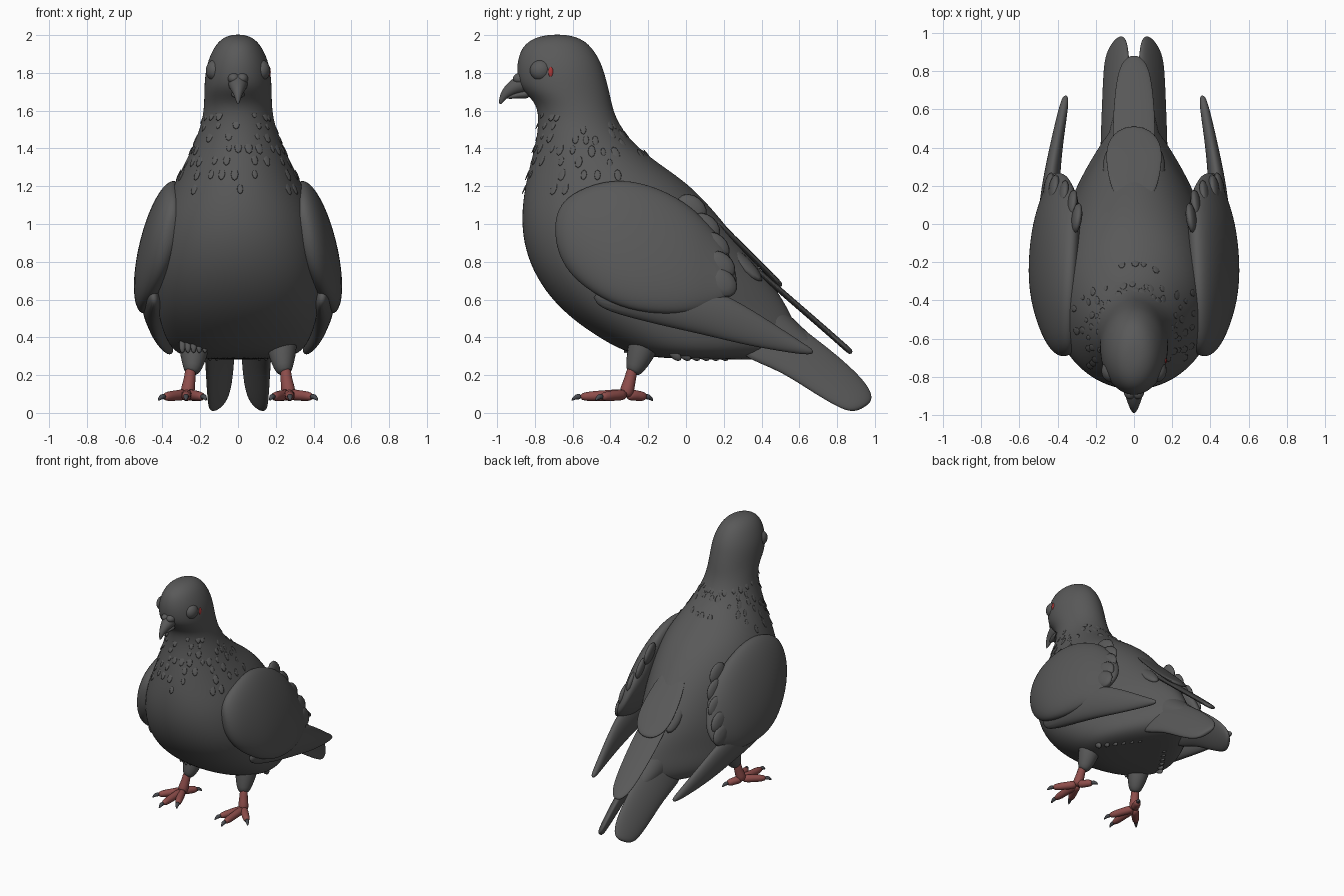
import bpy, bmesh, math, random
from mathutils import Vector as V, Matrix

if "Cube" in bpy.data.objects:
    bpy.data.objects.remove(bpy.data.objects["Cube"])

random.seed(4)


def material(name, col):
    m = bpy.data.materials.new(name)
    m.diffuse_color = (*col, 1)
    m.use_nodes = True
    m.node_tree.nodes["Principled BSDF"].inputs["Base Color"].default_value = m.diffuse_color
    return m


GREY = material("plumage grey", (0.1, 0.1, 0.1))
RED = material("leg red", (0.27, 0.075, 0.07))
CLAW = material("claw dark grey", (0.065, 0.068, 0.078))
EYE = material("eye red", (0.4, 0.04, 0.04))


def finish(name, bm, mat, mirror=False, sub=0):
    bmesh.ops.recalc_face_normals(bm, faces=bm.faces)
    me = bpy.data.meshes.new(name)
    for f in bm.faces:
        f.smooth = True
    bm.to_mesh(me)
    bm.free()
    me.materials.append(mat)
    ob = bpy.data.objects.new(name, me)
    bpy.context.collection.objects.link(ob)
    if sub:
        ob.modifiers.new("Smooth", 'SUBSURF').levels = sub
        ob.modifiers["Smooth"].render_levels = sub
    if mirror:
        ob.modifiers.new("Mirror", 'MIRROR')
    return ob


def loft(name, secs, mat, seg=20, mirror=False, sub=2):
    """Oval sections: two opposite points a, b, half width across, optional taper towards b."""
    secs = [(V(s[0]), V(s[1]), s[2], s[3] if len(s) > 3 else 0) for s in secs]
    mids = [(s[0] + s[1]) / 2 for s in secs]
    bm = bmesh.new()
    rings = []
    for i, (a, b, w, taper) in enumerate(secs):
        t = mids[min(i + 1, len(secs) - 1)] - mids[max(i - 1, 0)]
        u = (a - b) / 2
        v = t.cross(u).normalized() * w
        ring = []
        for k in range(seg):
            c, s = math.cos(k * math.tau / seg), math.sin(k * math.tau / seg)
            ring.append(bm.verts.new(mids[i] + u * c + v * s * (1 + taper * c)))
        rings.append(ring)
    for r, s in zip(rings, rings[1:]):
        for k in range(seg):
            bm.faces.new((r[k], r[(k + 1) % seg], s[(k + 1) % seg], s[k]))
    bm.faces.new(rings[0])
    bm.faces.new(rings[-1])
    return finish(name, bm, mat, mirror, sub)


def tube(name, pts, mat, mirror=True):
    """Round tube through (x, y, z, radius) points."""
    ps = [V(p[:3]) for p in pts]
    secs = []
    for i, p in enumerate(ps):
        t = ps[min(i + 1, len(ps) - 1)] - ps[max(i - 1, 0)]
        u = t.cross(V((1, 0, 0))).normalized() * pts[i][3]
        secs.append((p + u, p - u, pts[i][3]))
    return loft(name, secs, mat, 10, mirror, 1)


def ellipsoid(name, loc, scale, mat, mirror=True):
    bm = bmesh.new()
    bmesh.ops.create_uvsphere(bm, u_segments=24, v_segments=14, radius=1,
                              matrix=Matrix.Translation(loc) @ Matrix.Diagonal((*scale, 1)))
    return finish(name, bm, mat, mirror)


def feathers(name, items, mat, mirror=False, seg=10):
    """Flat oval feathers: position, direction, normal, (width, length, thickness)."""
    bm = bmesh.new()
    for pos, d, n, size in items:
        d = V(d).normalized()
        side = d.cross(V(n)).normalized()
        n = side.cross(d)
        m = Matrix((side, d, n)).transposed().to_4x4()
        bmesh.ops.create_uvsphere(bm, u_segments=seg, v_segments=6, radius=1,
                                  matrix=Matrix.Translation(pos) @ m @ Matrix.Diagonal((*size, 1)))
    return finish(name, bm, mat, mirror)


# head, neck and body: front y, z, back y, z, half width; the rear narrows towards the tail
profile = [(-.72, 2.003, -.64, 2.003, .03), (-.80, 1.988, -.56, 1.985, .08), (-.865, 1.945, -.50, 1.94, .125),
           (-.893, 1.87, -.45, 1.86, .16), (-.897, 1.80, -.425, 1.78, .176), (-.885, 1.72, -.40, 1.68, .18),
           (-.80, 1.65, -.385, 1.6, .18), (-.78, 1.57, -.34, 1.5, .192), (-.79, 1.46, -.26, 1.41, .23),
           (-.82, 1.34, -.13, 1.31, .28), (-.855, 1.2, .02, 1.21, .345), (-.875, 1.05, .16, 1.06, .405),
           (-.865, .9, .28, .91, .425), (-.815, .75, .39, .77, .43), (-.725, .61, .48, .66, .415),
           (-.6, .49, .55, .54, .385), (-.45, .39, .6, .43, .355), (-.33, .325, .58, .33, .315),
           (-.2, .295, .45, .285, .24), (0, .285, .3, .28, .09)]
body = [((0, a, b), (0, c, d), w, min(.5, max(0, (i - 10) * .1))) for i, (a, b, c, d, w) in enumerate(profile)]
loft("body_and_head", body, GREY, 28)

# ruffled neck feathers in rows
ruff = []
for row in range(7):
    s = 6.8 + row * .55
    i, f = int(s), s - int(s)
    a, b = (V(body[i][k]).lerp(V(body[i + 1][k]), f) for k in (0, 1))
    w = body[i][2] * (1 - f) + body[i + 1][2] * f
    for k in range(24):
        if random.random() < .35 or (row > 3 and 7 < k < 17):
            continue
        g = (k + random.uniform(-.3, .3)) * math.tau / 24
        out = (a - b) / 2 * math.cos(g) + V((w * math.sin(g), 0, 0))
        n = ((a - b).normalized() * math.cos(g) + V((math.sin(g), 0, 0))).normalized()
        slope = V((0, .3 if math.cos(g) < -.3 else 0, -1)) + n * .45
        z = random.uniform(.8, 1.3)
        ruff.append(((a + b) / 2 + out - n * .001, slope, n, (.017 * z, .03 * z, .004)))
feathers("neck_feathers", ruff, GREY, seg=8)

# beak, nostril bumps and eyes
loft("upper_beak", [((0, -.84, 1.82), (0, -.83, 1.69), .06), ((0, -.90, 1.785), (0, -.885, 1.69), .05),
                    ((0, -.95, 1.745), (0, -.925, 1.675), .034), ((0, -.985, 1.695), (0, -.95, 1.665), .02),
                    ((0, -.993, 1.635), (0, -.98, 1.63), .006)], GREY, 12)
loft("lower_beak", [((0, -.83, 1.72), (0, -.82, 1.66), .045), ((0, -.90, 1.70), (0, -.89, 1.665), .03),
                    ((0, -.955, 1.675), (0, -.95, 1.66), .012)], GREY, 12)
ellipsoid("nostril_bump", (.022, -.875, 1.77), (.032, .042, .03), GREY)
ellipsoid("eyelid", (.124, -.768, 1.813), (.046, .058, .056), GREY)
ellipsoid("eye", (.1655, -.716, 1.805), (.008, .013, .027), EYE, False)

# wing: shoulder shield, then long flight feathers
loft("wing_shield", [((.34, -.69, 1.03), (.36, -.69, .91), .025), ((.335, -.66, 1.11), (.39, -.66, .8), .06),
                     ((.34, -.58, 1.18), (.43, -.58, .69), .09), ((.335, -.4, 1.245), (.50, -.4, .57), .105),
                     ((.325, -.2, 1.22), (.515, -.2, .52), .105), ((.315, 0, 1.12), (.495, 0, .52), .095),
                     ((.31, .12, 1.0), (.465, .12, .55), .075), ((.33, .2, .9), (.45, .2, .6), .05),
                     ((.36, .27, .74), (.43, .27, .64), .02)], GREY, 20, True)
loft("flight_feathers", [((.46, -.5, .66), (.43, -.5, .56), .03), ((.465, -.2, .72), (.45, -.2, .475), .065),
                         ((.455, .1, .68), (.435, .1, .41), .055), ((.43, .3, .58), (.42, .3, .36), .04),
                         ((.39, .5, .45), (.39, .5, .325), .03), ((.365, .62, .37), (.368, .62, .308), .024),
                         ((.355, .675, .335), (.356, .675, .31), .013)], GREY, 16, True)
edge = [(.30, .03, 1.08), (.325, .10, .98), (.37, .15, .88), (.42, .18, .78), (.445, .19, .69), (.455, .13, .6)]
feathers("wing_edge_feathers", [(p, (-.05, .75, -.65), (1, 0, .3), (.07, .09, .026)) for p in edge], GREY, True, 16)

# tail: two sloping side fans, a core and two raised plates above
loft("tail_side", [((.02, .30, .70), (.17, .2, .32), .05), ((.02, .6, .46), (.165, .47, .24), .045),
                   ((.025, .8, .31), (.16, .65, .12), .038), ((.035, .95, .17), (.155, .8, .03), .032),
                   ((.055, .99, .09), (.145, .87, .006), .025), ((.085, .975, .05), (.12, .92, .015), .012)],
     GREY, 16, True)
loft("tail_core", [((0, .3, .75), (0, .2, .3), .17), ((0, .5, .57), (0, .42, .28), .14),
                   ((0, .64, .43), (0, .6, .3), .10), ((0, .74, .34), (0, .72, .29), .05)], GREY, 16)


def plate(name, path):
    n = V((0, .62, .78)) * .016
    loft(name, [(V((0, y, z)) + n, V((0, y, z)) - n, w) for y, z, w in path], GREY, 16)


plate("upper_tail_plate", [(.3, .82, .1), (.45, .69, .115), (.6, .56, .11), (.75, .43, .095),
                           (.84, .35, .07), (.88, .315, .025)])
plate("rump_plate", [(.12, 1.06, .1), (.25, .925, .14), (.38, .80, .155), (.46, .715, .125), (.51, .67, .05)])
feathers("rump_side_feathers", [((.12, .31, .79), (0, .7, -.7), (.5, .5, .6), (.05, .13, .025))], GREY, True, 14)

# legs: feathered thigh, shank, toes and claws
tube("thigh", [(.225, -.18, .48, .1), (.23, -.22, .38, .09), (.235, -.245, .3, .075), (.24, -.27, .24, .055),
               (.25, -.285, .205, .036)], GREY)
tube("shank", [(.25, -.28, .25, .032), (.255, -.295, .18, .031), (.265, -.31, .13, .04), (.27, -.32, .08, .04)], RED)
hub = V((.27, -.315, .098))
for label, tip in (("middle", (.275, -.565, .085)), ("outer", (.395, -.45, .085)),
                   ("inner", (.185, -.50, .085)), ("hind", (.215, -.21, .085))):
    tip = V(tip)
    d = (tip - hub).normalized()
    mid = hub.lerp(tip, .5)
    tube(label + "_toe", [(*hub, .036), (*mid, .028), (*hub.lerp(tip, .75), .029), (*tip, .019)], RED)
    tube(label + "_claw", [(*(tip - d * .012), .018), (*(tip + d * .018 + V((0, 0, .004))), .015),
                           (*(tip + d * .042 - V((0, 0, .018))), .004)], CLAW)

# loose feathers on one thigh and under the belly
tufts = [((-.235 + k * .03, -.315 + abs(k) * .01, .36), (0, -.2, -1), (0, -1, .2), (.017, .045, .012))
         for k in range(-2, 3)]
feathers("thigh_tufts", tufts, GREY)
feathers("belly_feathers", [((.29 - k * .035, -.06 + k * .05, .31), (0, .5, -.5), (.3, .5, -.6), (.025, .045, .014))
                            for k in range(6)], GREY, True)
